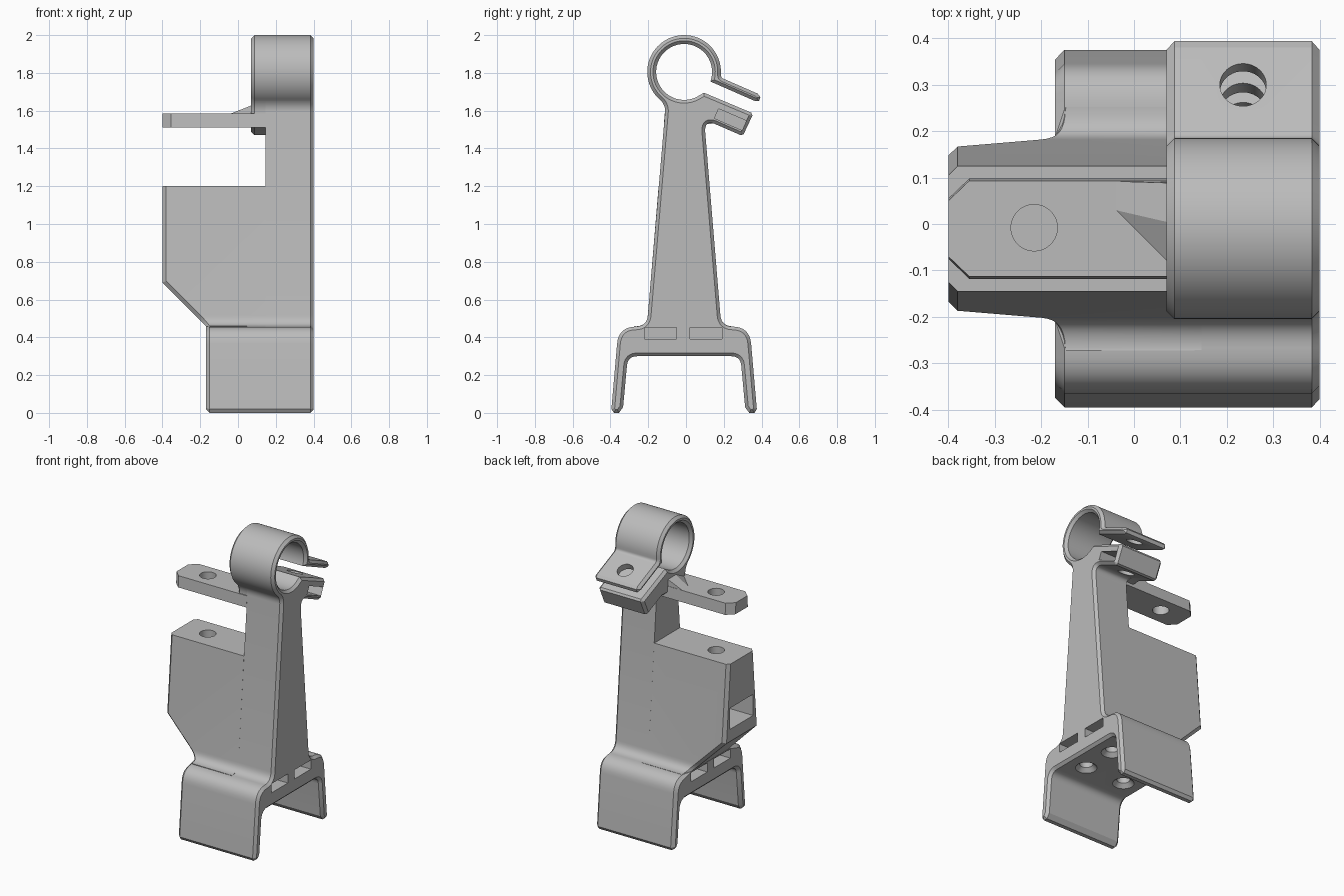
import bpy, bmesh, math
from mathutils import Vector

if "Cube" in bpy.data.objects:
    bpy.data.objects.remove(bpy.data.objects["Cube"])

C = -0.01            # centre line of the bracket in y
XS = 0.145           # where the rear spine starts
TILT = -math.radians(23.4)

grey = bpy.data.materials.new("plain grey")
grey.diffuse_color = (0.5, 0.5, 0.5, 1)
grey.use_nodes = True
grey.node_tree.nodes["Principled BSDF"].inputs["Base Color"].default_value = grey.diffuse_color


def finish(name, bm):
    bmesh.ops.recalc_face_normals(bm, faces=bm.faces[:])
    me = bpy.data.meshes.new(name)
    bm.to_mesh(me)
    bm.free()
    me.materials.append(grey)
    ob = bpy.data.objects.new(name, me)
    bpy.context.collection.objects.link(ob)
    return ob


def rounded(pts, n=8):
    """Corner list (y, z[, t]): corners with a third value get a fillet."""
    out = []
    for i, p in enumerate(pts):
        b = Vector(p[:2])
        if len(p) < 3:
            out.append(b)
            continue
        a, c = Vector(pts[i - 1][:2]), Vector(pts[(i + 1) % len(pts)][:2])
        a, c = b + (a - b).normalized() * p[2], b + (c - b).normalized() * p[2]
        out += [a.lerp(b, k / n).lerp(b.lerp(c, k / n), k / n) for k in range(n + 1)]
    return out


def prism(name, pts, x0, x1, chamfer=0.017, ends=(-1, 1), skip=None, slope=False):
    """Extrude a y-z profile along x and chamfer the rims of the chosen ends."""
    bm = bmesh.new()
    prof = rounded(pts)
    rings = [[bm.verts.new((x, p.x, p.y)) for p in prof] for x in (x0, x1)]
    for r in rings:
        bm.faces.new(r)
    for i in range(len(prof)):
        j = (i + 1) % len(prof)
        bm.faces.new((rings[0][i], rings[0][j], rings[1][j], rings[1][i]))
    if slope:   # slanted lower front corner
        cut = bmesh.ops.bisect_plane(bm, geom=bm.verts[:] + bm.edges[:] + bm.faces[:],
                                     plane_co=(-0.4, 0, 0.69), plane_no=(1, 0, 1),
                                     clear_inner=True)["geom_cut"]
        bmesh.ops.edgeloop_fill(bm, edges=[e for e in cut if isinstance(e, bmesh.types.BMEdge)])
    bmesh.ops.recalc_face_normals(bm, faces=bm.faces[:])
    bm.normal_update()
    rim = []
    for e in bm.edges:
        if len(e.link_faces) != 2:
            continue
        for s in ends:
            is_end = [f.normal.x * s > 0.3 for f in e.link_faces]
            if sum(is_end) == 1:
                side = e.link_faces[is_end.index(False)]
                flat = abs(side.normal.z) > 0.99
                if not (skip and flat and abs(side.calc_center_median().z - skip) < 1e-3):
                    rim.append(e)
    bmesh.ops.bevel(bm, geom=rim, offset=chamfer, offset_type='OFFSET', segments=1,
                    profile=0.5, affect='EDGES', clamp_overlap=False)
    return finish(name, bm)


def hull(name, pts):
    bm = bmesh.new()
    for p in pts:
        bm.verts.new(p)
    bmesh.ops.convex_hull(bm, input=bm.verts[:])
    return finish(name, bm)


def arc(r, a0, a1, n):
    angles = [math.radians(a0 + (a1 - a0) * i / n) for i in range(n + 1)]
    return [(C + r * math.cos(a), 1.805 + r * math.sin(a)) for a in angles]


def mirrored(pts):
    """Right half (offset from centre) followed by its mirror image."""
    right = [(C + p[0],) + tuple(p[1:]) for p in pts]
    left = [(C - p[0],) + tuple(p[1:]) for p in reversed(pts)]
    return right + left


# Profiles in the y-z plane
clamp = ([(-0.108, 1.625, 0.035)] + arc(0.195, 231, -4, 52)
         + [(0.185, 1.775, 0.014), (0.38, 1.69), (0.394, 1.672), (0.386, 1.65), (0.365, 1.651)]
         + arc(0.148, -20, 303, 60)
         + [(0.095, 1.695), (0.345, 1.59), (0.352, 1.575), (0.305, 1.475), (0.29, 1.47)])
leg = [(0.347, 0.455, 0.09), (0.385, 0.02), (0.372, 0.0), (0.345, 0.0),
       (0.323, 0.03), (0.298, 0.3, 0.05)]
waist = (0.197, 0.458, 0.06)

# Rear spine carries the whole outline
spine = prism("spine", clamp + [(0.096, 1.555, 0.07)] + mirrored([waist] + leg),
              XS, 0.4, ends=(1,))
# Front half of the clamp ring
clamp_ring = prism("clamp_ring", clamp + [(0.15, 1.531), (0.09, 1.53), (-0.108, 1.54)],
                   0.07, XS, ends=(-1,))
# Straddling legs
base = prism("base_legs", mirrored([(0.197, 0.458)] + leg), -0.17, XS,
             0.02, ends=(-1,), skip=0.458)
# Tapered body
body = prism("body", mirrored([(0.135, 1.2), waist, (0.262, 0.458), (0.25, 0.36)]),
             -0.4, XS, 0.02, ends=(-1,), skip=1.2, slope=True)
# Upper arm with clipped corners, and its gusset
arm = hull("upper_arm", [(x, C + s * (d + k), z) for z, k in ((1.51, 0.005), (1.585, 0))
                         for x, d in ((-0.4, 0.06), (-0.355, 0.103), (XS, 0.103))
                         for s in (-1, 1)])
gusset = hull("arm_gusset", [(-0.04, 0.03, 1.584), (-0.04, 0.092, 1.584), (0.09, -0.1, 1.584),
                             (0.09, 0.09, 1.584), (0.09, 0.088, 1.635), (0.09, 0.0, 1.635)])


def cylinder(loc, r, depth, r2=None, rx=0):
    bpy.ops.mesh.primitive_cone_add(vertices=40, radius1=r, radius2=r if r2 is None else r2,
                                    depth=depth, location=loc, rotation=(rx, 0, 0))
    return bpy.context.object


def box(lo, hi, rx=0):
    bpy.ops.mesh.primitive_cube_add(size=1, location=[(a + b) / 2 for a, b in zip(lo, hi)],
                                    rotation=(rx, 0, 0))
    bpy.context.object.scale = [b - a for a, b in zip(lo, hi)]
    return bpy.context.object


# Cutters: pivot bore, nut slot, clamp screw and its nut slot
bore = cylinder((-0.215, -0.008, 1.25), 0.05, 0.9)
nut_slot = box((-0.45, -0.13, 0.77), (-0.13, 0.11, 0.91))
screw = cylinder((0.235, 0.26, 1.633), 0.05, 0.36, rx=TILT)
tab_slot = box((0.18, 0.155, 1.5255), (0.45, 0.315, 1.5805), rx=TILT)
cuts = {arm: [bore], body: [bore, nut_slot], spine: [screw, tab_slot], base: []}
# Base nut pockets at both ends, countersunk screw holes beneath
for y in (-0.135, 0.105):
    for x, lo, hi, parts in ((-0.03, -0.3, 0.04, (base, body)), (0.26, 0.19, 0.5, (spine,))):
        made = [box((lo, y - 0.085, 0.392), (hi, y + 0.085, 0.452)),
                cylinder((x, y, 0.35), 0.04, 0.14),
                cylinder((x, y, 0.31), 0.075, 0.04, 0.035)]
        for part in parts:
            cuts[part] += made

for part, cutters in cuts.items():
    bpy.context.view_layer.objects.active = part
    for cutter in cutters:
        mod = part.modifiers.new("cut", 'BOOLEAN')
        mod.operation = 'DIFFERENCE'
        mod.solver = 'EXACT'
        mod.object = cutter
        bpy.ops.object.modifier_apply(modifier=mod.name)
for cutter in {c for cs in cuts.values() for c in cs}:
    bpy.data.objects.remove(cutter)

# Smooth shading with crisp edges
bpy.ops.object.select_all(action='DESELECT')
for ob in (spine, clamp_ring, base, body, arm, gusset):
    ob.select_set(True)
bpy.context.view_layer.objects.active = spine
bpy.ops.object.shade_smooth_by_angle(angle=math.radians(25))
